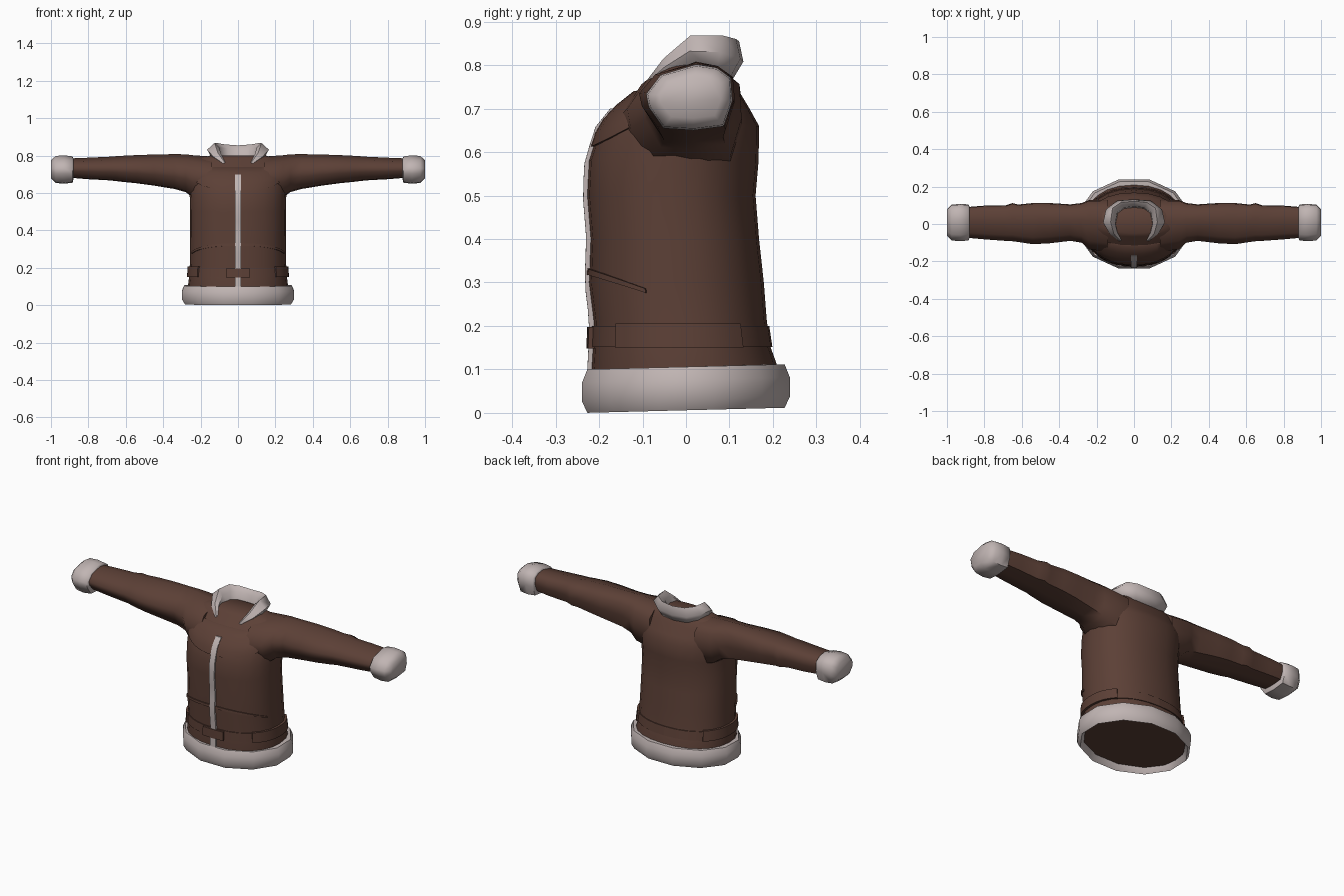
import bpy, math
from math import cos, sin, pi

if "Cube" in bpy.data.objects:
    bpy.data.objects.remove(bpy.data.objects["Cube"])


def material(name, rgb):
    m = bpy.data.materials.new(name)
    m.diffuse_color = (*rgb, 1)
    m.use_nodes = True
    m.node_tree.nodes["Principled BSDF"].inputs["Base Color"].default_value = m.diffuse_color
    return m


LEATHER = material("brown leather", (0.107, 0.051, 0.037))
FUR = material("grey fleece", (0.53, 0.46, 0.45))


def build(name, verts, faces, mat, angle=50):
    me = bpy.data.meshes.new(name)
    me.from_pydata(verts, [], faces)
    me.materials.append(mat)
    ob = bpy.data.objects.new(name, me)
    bpy.context.collection.objects.link(ob)
    bpy.ops.object.select_all(action='DESELECT')
    ob.select_set(True)
    bpy.context.view_layer.objects.active = ob
    bpy.ops.object.mode_set(mode='EDIT')
    bpy.ops.mesh.select_all(action='SELECT')
    bpy.ops.mesh.normals_make_consistent(inside=False)
    bpy.ops.object.mode_set(mode='OBJECT')
    bpy.ops.object.shade_smooth_by_angle(angle=math.radians(angle))
    return ob


def loft(name, rings, mat, caps=True, closed=False, angle=50):
    """Skin equal-length closed rings; either cap the ends or join them."""
    n, m = len(rings[0]), len(rings)
    verts = [p for r in rings for p in r]
    faces = []
    for i in range(m if closed else m - 1):
        k = (i + 1) % m
        for j in range(n):
            h = (j + 1) % n
            faces.append((i * n + j, i * n + h, k * n + h, k * n + j))
    if caps and not closed:
        faces += [tuple(range(n)), tuple(range((m - 1) * n, m * n))]
    return build(name, verts, faces, mat, angle)


# Body profile: height, half width, front y, back y
BODY = [(0.03, .265, -.215, .215), (.10, .268, -.218, .213), (.15, .262, -.215, .195),
        (.21, .258, -.213, .186), (.30, .257, -.224, .179), (.40, .256, -.220, .168),
        (.50, .256, -.228, .160), (.58, .258, -.224, .167), (.66, .262, -.198, .168),
        (.70, .262, -.165, .146), (.75, .250, -.102, .116), (.785, .215, -.068, .095),
        (.80, .150, -.050, .080)]


def body_point(a, z, off=0.0):
    """Point on the body at angle a (front is -90 degrees) and height z."""
    z = min(max(z, BODY[0][0]), BODY[-1][0])
    for lo, hi in zip(BODY, BODY[1:]):
        if z <= hi[0]:
            break
    t = (z - lo[0]) / (hi[0] - lo[0])
    hx, y0, y1 = [lo[i] + t * (hi[i] - lo[i]) for i in (1, 2, 3)]
    c, s = cos(a), sin(a)
    x = (hx + off) * math.copysign(abs(c) ** .9, c)
    y = (y0 + y1) / 2 + ((y1 - y0) / 2 + off) * math.copysign(abs(s) ** .9, s)
    return (x, y, z)


def panel(name, a0, a1, low, high, off, mat, cols=12, rows=1):
    """Raised closed panel following the body between two edge curves."""
    rings = []
    for i in range(cols + 1):
        a = a0 + (a1 - a0) * i / cols
        zs = [low(a) + (high(a) - low(a)) * j / rows for j in range(rows + 1)]
        rings.append([body_point(a, z, off) for z in zs] +
                     [body_point(a, z, -.008) for z in reversed(zs)])
    return loft(name, rings, mat, angle=40)


N = 24
loft("jacket_body", [[body_point(2 * pi * j / N, r[0]) for j in range(N)] for r in BODY], LEATHER)

# Fleece hem: a chunky twelve-sided band, slightly lifted at the back
section = [(.262, .205, .035), (.285, .228, 0), (.300, .240, .025), (.302, .240, .07),
           (.288, .228, .10), (.255, .200, .10)]
hem = []
for j in range(12):
    a = 2 * pi * (j + .5) / 12
    hem.append([(rx * cos(a) * 1.03, ry * sin(a) * 1.03,
                 z + (.006 + .006 * sin(a))) for rx, ry, z in section])
loft("hem_band", hem, FUR, closed=True, angle=60)

# Sleeves and cuffs share one faceted cross-section (y, z in 0..1)
CROSS = [(.58, 1), (.82, .95), (.98, .80), (1, .45), (.90, .06), (.55, 0),
         (.20, .03), (.03, .35), (0, .55), (.17, .84)]
SLEEVE = [(.14, -.15, .13, .55, .795), (.24, -.135, .128, .575, .802), (.28, -.10, .112, .605, .807),
          (.34, -.09, .105, .622, .808), (.45, -.103, .112, .640, .806), (.54, -.108, .112, .652, .803),
          (.62, -.096, .104, .660, .799), (.65, -.092, .112, .664, .797), (.69, -.09, .098, .668, .794),
          (.80, -.082, .098, .674, .789), (.90, -.073, .09, .682, .785)]
CUFF = [(.88, -.076, .096, .672, .786), (.885, -.088, .105, .655, .796), (.93, -.092, .107, .650, .802),
        (.975, -.088, .104, .654, .798), (1.0, -.062, .08, .678, .775)]
for side, word in ((-1, "left"), (1, "right")):
    for part, table, mat in (("sleeve", SLEEVE, LEATHER), ("cuff", CUFF, FUR)):
        loft(f"{word}_{part}", [[(side * x, y0 + u * (y1 - y0), z0 + v * (z1 - z0)) for u, v in CROSS]
                                for x, y0, y1, z0, z1 in table], mat, angle=60)

# Collar: inner base, inner top, outer top, outer edge, outer base for half, then mirrored
HALF = [[(.062, -.085, .752), (.066, -.086, .762), (.072, -.090, .765), (.082, -.090, .760), (.076, -.085, .748)],
        [(.085, -.050, .765), (.088, -.048, .802), (.108, -.052, .815), (.132, -.050, .795), (.118, -.045, .765)],
        [(.098, .000, .775), (.100, .004, .842), (.125, .010, .868), (.165, .008, .832), (.140, .010, .785)],
        [(.085, .055, .775), (.090, .062, .842), (.115, .085, .868), (.150, .078, .830), (.125, .070, .780)],
        [(.050, .080, .770), (.055, .088, .838), (.070, .115, .860), (.090, .125, .815), (.075, .102, .772)],
        [(.000, .085, .768), (.000, .095, .835), (.000, .122, .855), (.000, .132, .808), (.000, .108, .768)]]
mirrored = [[(-x, y, z) for x, y, z in r] for r in reversed(HALF[:-1])]
loft("collar", HALF + mirrored, FUR, angle=60)

# Front yoke overlapping the chest, its edge rising towards the sleeves
FRONT = -pi / 2
panel("front_yoke", FRONT - 1.2, FRONT + 1.2, lambda a: .612 + .07 * (abs(a - FRONT) / 1.2) ** 2,
      lambda a: .74, .006, LEATHER, cols=16, rows=4)

# Waist seam ridge across the front, dropping at the sides
panel("waist_seam", FRONT - 1.25, FRONT + 1.25, lambda a: .318 - .042 * (abs(a - FRONT) / 1.25) ** 2,
      lambda a: .332 - .046 * (abs(a - FRONT) / 1.25) ** 2, .005, LEATHER, cols=16)

# Belt with side tabs and a centre buckle
panel("belt", FRONT - pi, FRONT + pi, lambda a: .152, lambda a: .20, .004, LEATHER, cols=32)
for name, mid in (("right_belt_tab", 0), ("left_belt_tab", pi)):
    panel(name, mid - .75, mid + .68, lambda a: .15, lambda a: .206, .011, LEATHER)
panel("belt_buckle", FRONT - .2, FRONT + .2, lambda a: .148, lambda a: .197, .014, LEATHER, cols=4)

# Zip: two lengths broken by the belt
for name, z0, z1, rows in (("upper_zip", .195, .70, 12), ("lower_zip", .095, .148, 1)):
    panel(name, FRONT - .045, FRONT + .045, lambda a: z0, lambda a: z1, .0095, FUR, cols=2, rows=rows)
